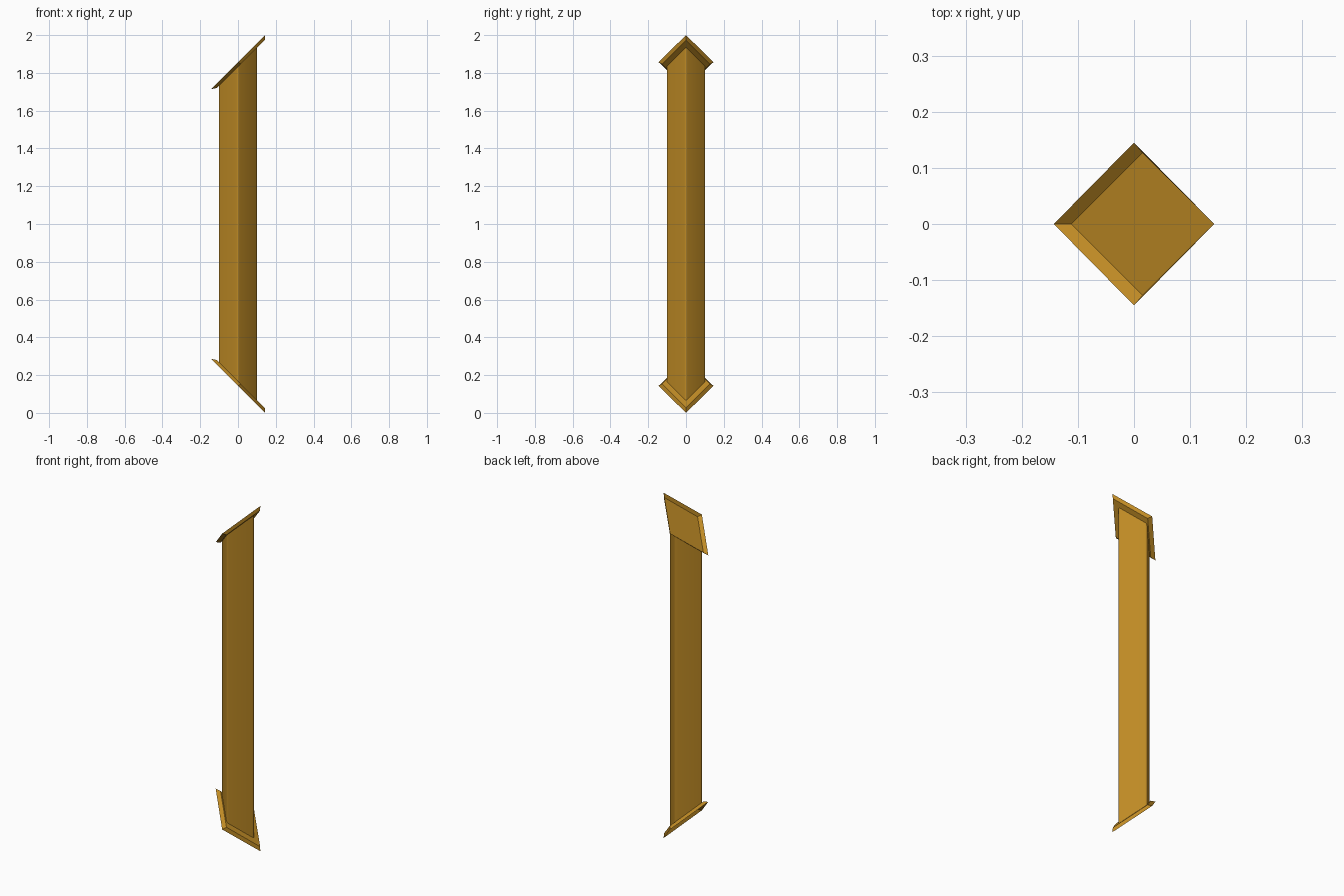
import bpy, bmesh, math

if "Cube" in bpy.data.objects:
    bpy.data.objects.remove(bpy.data.objects["Cube"])

gold = bpy.data.materials.new("dark gold")
gold.diffuse_color = (0.515, 0.254, 0.018, 1)
gold.use_nodes = True
gold.node_tree.nodes["Principled BSDF"].inputs["Base Color"].default_value = gold.diffuse_color


def make(name, bm):
    me = bpy.data.meshes.new(name)
    bm.to_mesh(me)
    bm.free()
    me.materials.append(gold)
    ob = bpy.data.objects.new(name, me)
    bpy.context.collection.objects.link(ob)
    return ob


def end_height(x, top, offset):
    """Height of the 45 degree mitred plane at x, mirrored for the bottom end."""
    z = x + offset
    return z if top else 2 - z


FLOOR, RIM = 1.832, 1.857   # plane offsets of the dish floor and the rim

# beam: diamond section with slightly rounded corners, mitred at both ends
R, SEG = 0.010, 4
d = 0.1 - R
profile = []
for k in range(4):
    a = k * math.pi / 2
    for i in range(SEG + 1):
        t = a - math.pi / 4 + i * math.pi / 2 / SEG
        profile.append((d * math.cos(a) + R * math.cos(t),
                        d * math.sin(a) + R * math.sin(t)))
bm = bmesh.new()
low = [bm.verts.new((x, y, end_height(x, False, FLOOR))) for x, y in profile]
high = [bm.verts.new((x, y, end_height(x, True, FLOOR))) for x, y in profile]
n = len(profile)
for i in range(n):
    j = (i + 1) % n
    bm.faces.new((low[i], low[j], high[j], high[i]))
beam = make("beam", bm)
bpy.context.view_layer.objects.active = beam
beam.select_set(True)
bpy.ops.object.shade_smooth_by_angle(angle=math.radians(30))


# end flanges: shallow open dishes with sloping walls
def diamond(bm, cx, hx, hy, top, offset):
    pts = [(cx + hx, 0), (cx, hy), (cx - hx, 0), (cx, -hy)]
    return [bm.verts.new((x, y, end_height(x, top, offset))) for x, y in pts]


for name, top in (("top_flange", True), ("bottom_flange", False)):
    bm = bmesh.new()
    rim = diamond(bm, 0, 0.143, 0.145, top, RIM)
    floor = diamond(bm, 0.015, 0.127, 0.127, top, FLOOR)
    faces = [bm.faces.new(floor)]
    for i in range(4):
        j = (i + 1) % 4
        faces.append(bm.faces.new((rim[i], rim[j], floor[j], floor[i])))
    if not top:
        bmesh.ops.reverse_faces(bm, faces=faces)
    make(name, bm)
